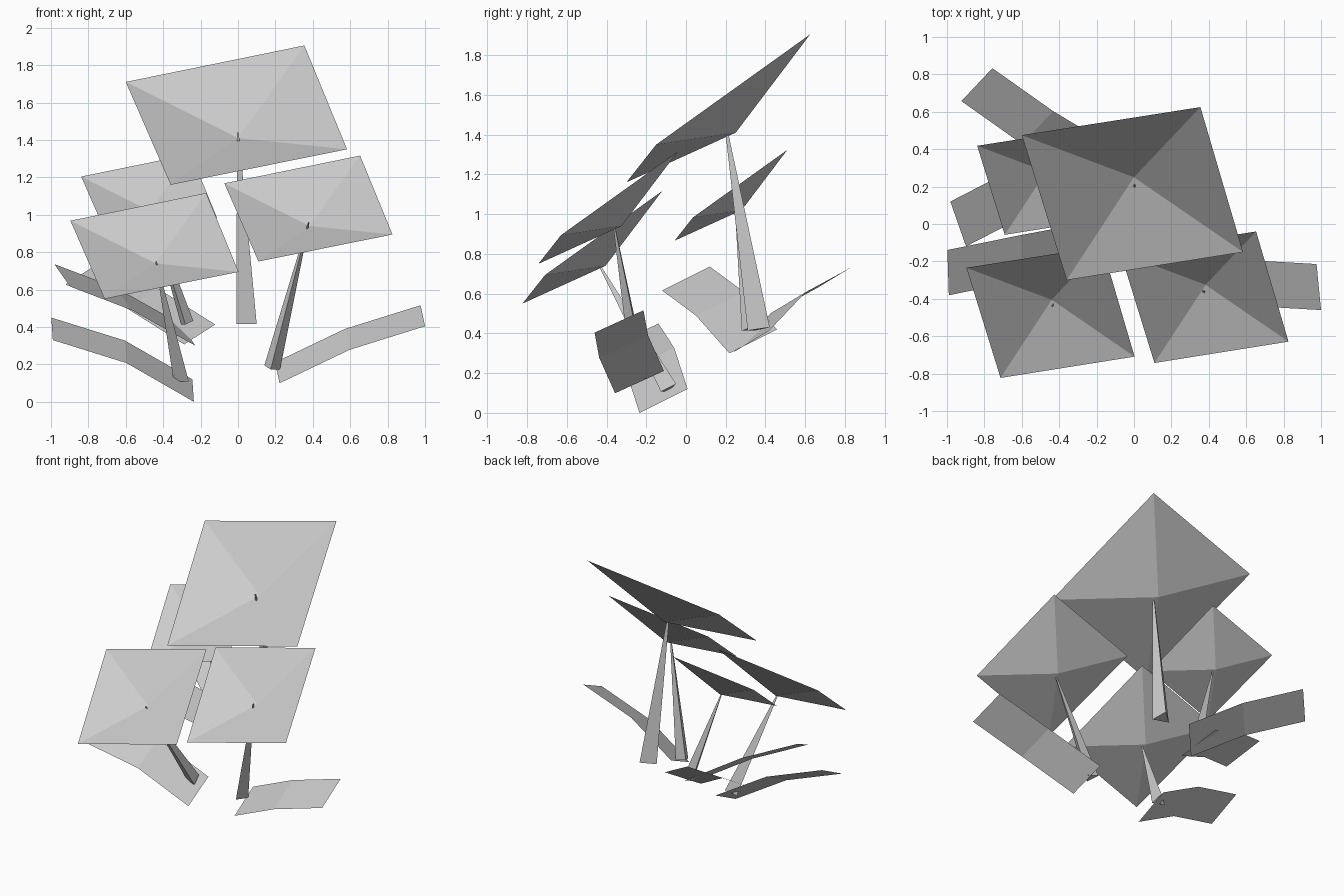
import bpy
import bmesh
from mathutils import Matrix, Vector

cube = bpy.data.objects.get("Cube")
if cube:
    bpy.data.objects.remove(cube)


def make_material(name, colour):
    material = bpy.data.materials.new(name)
    material.use_nodes = True
    material.diffuse_color = colour
    material.node_tree.nodes["Principled BSDF"].inputs["Base Color"].default_value = colour
    return material


grey = make_material("pale grey", (0.6, 0.6, 0.6, 1))


def finish(name, bm):
    mesh = bpy.data.meshes.new(name)
    bm.to_mesh(mesh)
    bm.free()
    mesh.materials.append(grey)
    obj = bpy.data.objects.new(name, mesh)
    bpy.context.collection.objects.link(obj)
    return obj


# Shallow four-sided bloom: the corners rise from a sunken centre
BLOOM_CORNERS = [Vector(c) for c in (
    (-0.6, 0.225, 0.3), (0.355, 0.375, 0.495), (0.583, -0.4, -0.06), (-0.36, -0.55, -0.25))]


def add_bloom(name, centre, size):
    bm = bmesh.new()
    middle = bm.verts.new(centre)
    rim = [bm.verts.new(Vector(centre) + corner * size) for corner in BLOOM_CORNERS]
    for index, corner in enumerate(rim):
        bm.faces.new((middle, corner, rim[index - 1]))
    return finish(name, bm)


# Three-sided stem that tapers from its base to just through the bloom
def add_stem(name, base, tip, size):
    base, tip = Vector(base), Vector(tip)
    axis = tip - base
    turn = axis.to_track_quat("Z", "Y").to_matrix().to_4x4()
    bm = bmesh.new()
    bmesh.ops.create_cone(bm, cap_ends=True, segments=3, radius1=0.066 * size,
                          radius2=0.006 * size, depth=axis.length,
                          matrix=Matrix.Translation((base + tip) / 2) @ turn)
    return finish(name, bm)


# Folded leaf: a strip of two panels swept along a bent midline
def add_leaf(name, midline, half_width):
    bm = bmesh.new()
    side = Vector(half_width)
    rows = [(bm.verts.new(Vector(p) + side), bm.verts.new(Vector(p) - side)) for p in midline]
    for inner, outer in zip(rows, rows[1:]):
        bm.faces.new((inner[0], inner[1], outer[1], outer[0]))
    bm.normal_update()
    for face in bm.faces:
        if face.normal.z < 0:
            face.normal_flip()
    return finish(name, bm)


# Position name, size, bloom centre, stem base, stem tip
flowers = (
    ("tall", 1, (0, 0.25, 1.41), (0.057, 0.36, 0.42), (0, 0.2, 1.44)),
    ("back", 0.614, (-0.47, 0.28, 1.02), (-0.275, 0.32, 0.42), (-0.47, 0.25, 1.03)),
    ("front_left", 0.76, (-0.44, -0.405, 0.74), (-0.295, -0.09, 0.12), (-0.437, -0.44, 0.75)),
    ("front_right", 0.76, (0.383, -0.325, 0.94), (0.18, -0.225, 0.18), (0.378, -0.364, 0.96)),
)
for place, size, centre, base, tip in flowers:
    add_bloom(place + "_bloom", centre, size)
    add_stem(place + "_stem", base, tip, size)

# Leaves run from root to end
add_leaf("back_leaf", ((-0.205, 0.33, 0.36), (-0.515, 0.515, 0.555), (-0.84, 0.745, 0.68)),
         (0.083, 0.088, 0.053))
add_leaf("middle_leaf", ((-0.27, 0.338, 0.36), (-0.61, 0.17, 0.55), (-0.94, 0, 0.676)),
         (-0.042, 0.12, 0.06))
add_leaf("left_leaf", ((-0.24, -0.113, 0.06), (-0.6, -0.18, 0.267), (-0.994, -0.26, 0.39)),
         (-0.004, 0.121, 0.06))
add_leaf("right_leaf", ((0.21, -0.234, 0.155), (0.585, -0.314, 0.334), (0.988, -0.337, 0.46)),
         (-0.012, 0.123, 0.056))
